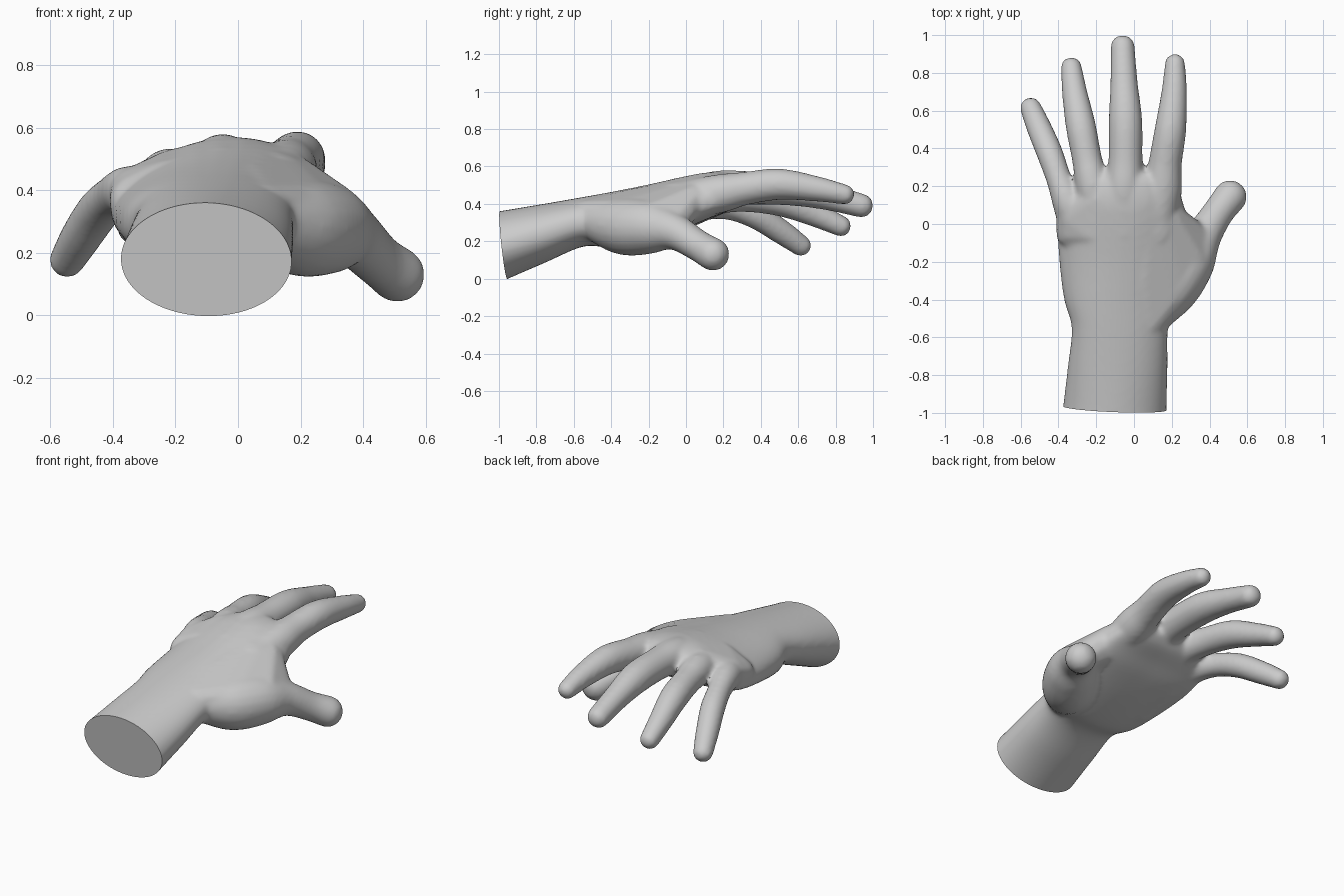
import bpy, bmesh, math
from mathutils import Vector, Matrix

if "Cube" in bpy.data.objects:
    bpy.data.objects.remove(bpy.data.objects["Cube"])


def spline(points, steps):
    """Catmull-Rom interpolation of tuples of any length."""
    p = [Vector(q) for q in points]
    p = [p[0] * 2 - p[1]] + p + [p[-1] * 2 - p[-2]]
    out = []
    for i in range(1, len(p) - 2):
        a, b, c, d = p[i - 1:i + 3]
        for s in range(steps):
            t = s / steps
            out.append(0.5 * (2 * b + (c - a) * t + (2 * a - 5 * b + 4 * c - d) * t * t
                              + (3 * b - a - 3 * c + d) * t ** 3))
    return out + [p[-2]]


def skin_rings(bm, rings):
    """Closed loft through rings of equal point counts."""
    loops = [[bm.verts.new(co) for co in ring] for ring in rings]
    n = len(loops[0])
    for a, b in zip(loops, loops[1:]):
        for i in range(n):
            j = (i + 1) % n
            bm.faces.new((a[i], a[j], b[j], b[i]))
    bm.faces.new(loops[0][::-1])
    bm.faces.new(loops[-1])


def digit(bm, points, sides=20):
    """Round tube along (x, y, z, radius) points with a domed tip."""
    path = spline(points, 6)
    end, before = path[-1], path[-2]
    ahead = (end.xyz - before.xyz).normalized()
    r = end.w
    for k in range(1, 6):
        a = k * math.pi / 11
        c = end.xyz + ahead * r * math.sin(a)
        path.append(Vector((*c, r * math.cos(a))))
    rings = []
    for i, q in enumerate(path):
        t = (path[min(i + 1, len(path) - 1)].xyz - path[max(i - 1, 0)].xyz).normalized()
        u = t.cross(Vector((0, 0, 1))).normalized()
        v = u.cross(t)
        rings.append([q.xyz + (q.w + 0.004) * (u * math.cos(w) + v * math.sin(w))
                      for w in (2 * math.pi * k / sides for k in range(sides))])
    skin_rings(bm, rings)


def flesh(bm, balls):
    """Convex mass wrapped around (x, y, z, radius) balls."""
    part = bmesh.new()
    for x, y, z, r in balls:
        bmesh.ops.create_icosphere(part, subdivisions=2, radius=r,
                                   matrix=Matrix.Translation((x, y, z)))
    verts = [bm.verts.new(v.co) for v in part.verts]
    part.free()
    bmesh.ops.convex_hull(bm, input=verts)
    loose = [v for v in verts if v.is_valid and not v.link_faces]
    bmesh.ops.delete(bm, geom=loose, context='VERTS')


def spow(v, e):
    return math.copysign(abs(v) ** e, v)


bm = bmesh.new()

# Forearm and palm: y, left, right, bottom, top, arch, squareness
sections = [
    (-1.10, -0.393, 0.172, -0.067, 0.345, 0.0, 1.0),
    (-0.96, -0.375, 0.173, -0.004, 0.367, 0.0, 1.0),
    (-0.75, -0.35, 0.178, 0.087, 0.402, 0.0, 0.95),
    (-0.55, -0.33, 0.18, 0.172, 0.437, 0.05, 0.9),
    (-0.40, -0.37, 0.21, 0.17, 0.465, 0.25, 0.87),
    (-0.20, -0.395, 0.26, 0.21, 0.505, 0.5, 0.85),
    (0.00, -0.405, 0.28, 0.27, 0.55, 0.75, 0.8),
    (0.12, -0.385, 0.258, 0.32, 0.57, 0.85, 0.78),
    (0.22, -0.29, 0.22, 0.36, 0.565, 0.9, 0.8),
    (0.27, -0.20, 0.17, 0.40, 0.54, 0.9, 0.9),
]
rings = []
for y, left, right, low, top, arch, e in spline(sections, 5):
    ring = []
    for k in range(40):
        w = 2 * math.pi * k / 40
        x = (left + right) / 2 + (right - left) / 2 * spow(math.cos(w), e)
        z = (low + top) / 2 + (top - low) / 2 * spow(math.sin(w), e)
        ring.append((x, y, z - arch * x * x * (0.65 + 0.35 * math.sin(w))))
    rings.append(ring)
skin_rings(bm, rings)

# Fingers, from index to little
digit(bm, [(0.12, 0.0, 0.42, 0.10), (0.15, 0.18, 0.455, 0.10), (0.165, 0.32, 0.483, 0.085),
           (0.193, 0.50, 0.505, 0.08), (0.213, 0.70, 0.48, 0.064), (0.217, 0.85, 0.45, 0.05)])
digit(bm, [(-0.05, 0.0, 0.43, 0.10), (-0.05, 0.18, 0.475, 0.10), (-0.045, 0.33, 0.485, 0.087),
           (-0.045, 0.55, 0.48, 0.085), (-0.053, 0.75, 0.44, 0.069), (-0.06, 0.94, 0.39, 0.06)])
digit(bm, [(-0.19, 0.0, 0.39, 0.09), (-0.215, 0.18, 0.44, 0.09), (-0.248, 0.34, 0.435, 0.076),
           (-0.282, 0.52, 0.41, 0.076), (-0.315, 0.70, 0.34, 0.063), (-0.332, 0.83, 0.28, 0.052)])
digit(bm, [(-0.29, -0.05, 0.35, 0.09), (-0.345, 0.10, 0.395, 0.08), (-0.398, 0.24, 0.38, 0.064),
           (-0.448, 0.38, 0.332, 0.066), (-0.503, 0.51, 0.25, 0.062), (-0.547, 0.615, 0.176, 0.053)])

# Knuckle ridge joining neighbouring fingers
knuckles = [(0.13, 0.16, 0.46, 0.09), (-0.05, 0.18, 0.48, 0.09),
            (-0.21, 0.13, 0.445, 0.088), (-0.335, 0.05, 0.395, 0.08)]
for a, b in zip(knuckles, knuckles[1:]):
    flesh(bm, [a, b, (a[0], -0.05, a[2] - 0.03, a[3]), (b[0], -0.05, b[2] - 0.03, b[3])])

# Thumb with its fleshy base
digit(bm, [(0.08, -0.50, 0.31, 0.10), (0.19, -0.34, 0.28, 0.148), (0.29, -0.19, 0.275, 0.14),
           (0.368, -0.06, 0.25, 0.095), (0.445, 0.06, 0.18, 0.08), (0.51, 0.145, 0.13, 0.085)])
# Webbing sloping from the back of the hand down to the thumb
flesh(bm, [(0.08, -0.52, 0.34, 0.085), (0.05, -0.30, 0.40, 0.08), (0.10, 0.05, 0.455, 0.09),
           (0.19, 0.04, 0.43, 0.075), (0.30, -0.18, 0.305, 0.115), (0.335, -0.09, 0.285, 0.09),
           (0.20, -0.34, 0.315, 0.12), (0.27, -0.05, 0.37, 0.055)])
# Heel of the palm on the little finger side
flesh(bm, [(-0.22, -0.44, 0.285, 0.09), (-0.265, -0.27, 0.30, 0.10), (-0.28, -0.05, 0.34, 0.09),
           (-0.10, -0.38, 0.29, 0.10), (-0.10, -0.12, 0.35, 0.10)])

bmesh.ops.recalc_face_normals(bm, faces=bm.faces)
mesh = bpy.data.meshes.new("hand")
bm.to_mesh(mesh)
bm.free()
hand = bpy.data.objects.new("hand", mesh)
bpy.context.collection.objects.link(hand)

# Fuse the parts into one soft skin
remesh = hand.modifiers.new("fuse", 'REMESH')
remesh.mode = 'VOXEL'
remesh.voxel_size = 0.013
soft = hand.modifiers.new("soften", 'SMOOTH')
soft.factor = 0.5
soft.iterations = 10
fused = bpy.data.meshes.new_from_object(hand.evaluated_get(bpy.context.evaluated_depsgraph_get()))
hand.modifiers.clear()

# Flat slanted cut at the end of the forearm
bm = bmesh.new()
bm.from_mesh(fused)
cut = bmesh.ops.bisect_plane(bm, geom=bm.verts[:] + bm.edges[:] + bm.faces[:],
                             plane_co=(-0.1, -0.996, 0.36), plane_no=(0.04, 1, 0.11),
                             clear_inner=True)
edges = [g for g in cut["geom_cut"] if isinstance(g, bmesh.types.BMEdge)]
bmesh.ops.holes_fill(bm, edges=edges, sides=0)
bmesh.ops.recalc_face_normals(bm, faces=bm.faces)
bm.to_mesh(fused)
bm.free()
hand.data = fused

skin = bpy.data.materials.new("light grey")
skin.diffuse_color = (0.6, 0.6, 0.6, 1)
skin.use_nodes = True
skin.node_tree.nodes["Principled BSDF"].inputs["Base Color"].default_value = skin.diffuse_color
fused.materials.clear()
fused.materials.append(skin)

bpy.context.view_layer.objects.active = hand
hand.select_set(True)
bpy.ops.object.shade_smooth_by_angle(angle=math.radians(40))
